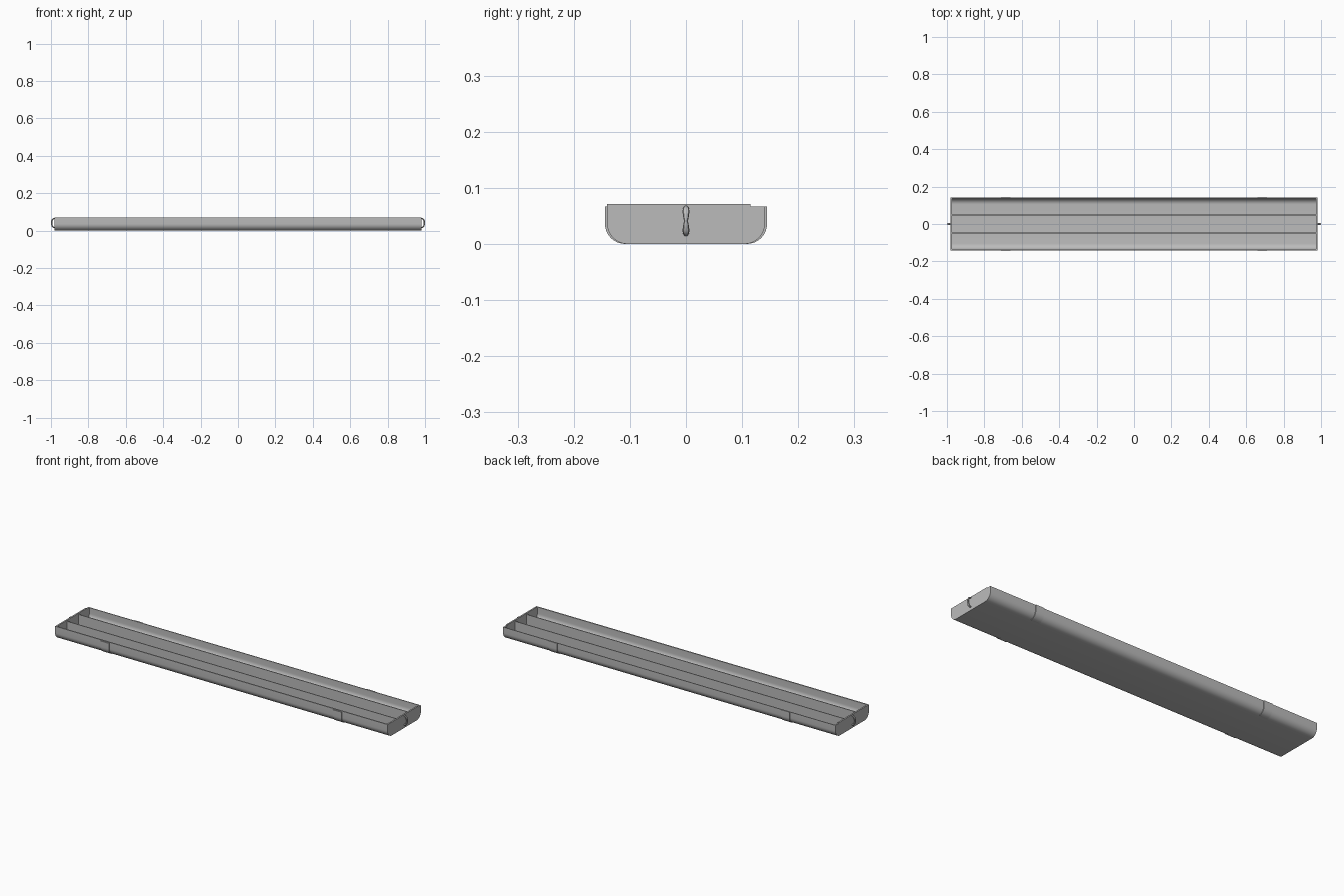
import bpy, bmesh, math

if "Cube" in bpy.data.objects:
    bpy.data.objects.remove(bpy.data.objects["Cube"])

HALF_X = 0.98     # half length of the tray
HALF_Y = 0.1405   # half width of the tray
RIM_Z = 0.0665    # height of the side walls
WALL = 0.004
RADIUS = 0.036

grey = bpy.data.materials.new("plain grey")
grey.diffuse_color = (0.5, 0.5, 0.5, 1)
grey.use_nodes = True
grey.node_tree.nodes["Principled BSDF"].inputs["Base Color"].default_value = grey.diffuse_color


def finish(name, bm):
    bmesh.ops.recalc_face_normals(bm, faces=bm.faces)
    mesh = bpy.data.meshes.new(name)
    bm.to_mesh(mesh)
    bm.free()
    obj = bpy.data.objects.new(name, mesh)
    bpy.context.collection.objects.link(obj)
    mesh.materials.append(grey)
    bpy.context.view_layer.objects.active = obj
    obj.select_set(True)
    bpy.ops.object.shade_smooth_by_angle(angle=math.radians(35))
    obj.select_set(False)
    return obj


def corner(half_y, bottom, radius, sign, steps=8):
    """Quarter round from the wall down to the floor, on one side."""
    pts = []
    for i in range(steps + 1):
        a = math.pi / 2 * i / steps
        pts.append((sign * (half_y - radius + radius * math.cos(a)),
                    bottom + radius - radius * math.sin(a)))
    return pts


def u_profile(half_y, bottom, radius):
    return ([(-half_y, RIM_Z)] + corner(half_y, bottom, radius, -1)
            + corner(half_y, bottom, radius, 1)[::-1] + [(half_y, RIM_Z)])


def extrude_x(name, profile, x0, x1):
    bm = bmesh.new()
    face = bm.faces.new([bm.verts.new((x0, y, z)) for y, z in profile])
    out = bmesh.ops.extrude_face_region(bm, geom=[face])
    verts = [g for g in out["geom"] if isinstance(g, bmesh.types.BMVert)]
    bmesh.ops.translate(bm, verts=verts, vec=(x1 - x0, 0, 0))
    return finish(name, bm)


def box(name, x0, x1, y0, y1, z0, z1):
    return extrude_x(name, [(y0, z0), (y1, z0), (y1, z1), (y0, z1)], x0, x1)


# Hollow trough with rounded lower edges
outer = u_profile(HALF_Y, 0, RADIUS)
inner = u_profile(HALF_Y - WALL, WALL, RADIUS - WALL)
extrude_x("tray_shell", outer + inner[::-1], -HALF_X, HALF_X)

# Lengthwise dividers
for y in (-0.048, 0.048):
    box("divider", -HALF_X + 0.008, HALF_X - 0.008, y - 0.002, y + 0.002, 0.003, RIM_Z - 0.002)

# Raised front lip
box("front_lip", -HALF_X, HALF_X, -HALF_Y, -HALF_Y + 0.006, RIM_Z, 0.071)

for s in (-1, 1):
    # End walls and their raised lips
    extrude_x("end_wall", outer, *sorted((s * HALF_X, s * (HALF_X - 0.008))))
    box("end_lip", *sorted((s * HALF_X, s * (HALF_X - 0.008))), -HALF_Y, 0.115, RIM_Z, 0.071)

    # Side straps wrapping around the lower edges
    for side in (-1, 1):
        strap = ([(side * 0.1445, RIM_Z)] + corner(0.1445, 0, RADIUS, side)
                 + [(side * 0.10, 0.002)]
                 + corner(HALF_Y - 0.002, 0.002, RADIUS - 0.002, side)[::-1][1:]
                 + [(side * (HALF_Y - 0.002), RIM_Z)])
        extrude_x("side_strap", strap, s * 0.685 - 0.025, s * 0.685 + 0.025)

    # Bowed end handle, pinched at its middle
    bm = bmesh.new()
    rings = []
    count, sides = 20, 8
    for i in range(count + 1):
        t = i / count
        a = math.pi * (t - 0.5)
        cx = s * (0.974 + 0.0225 * abs(math.cos(a)) ** 0.5)
        cz = 0.041 + 0.024 * math.sin(a)
        wide = 0.0035 + 0.0025 * abs(math.sin(2 * math.pi * t))
        ring = []
        for k in range(sides):
            b = 2 * math.pi * k / sides
            r = 0.0035 * math.cos(b)
            ring.append(bm.verts.new((cx + s * r * math.cos(a), wide * math.sin(b),
                                      cz + r * math.sin(a))))
        rings.append(ring)
    for r0, r1 in zip(rings, rings[1:]):
        for k in range(sides):
            n = (k + 1) % sides
            bm.faces.new((r0[k], r0[n], r1[n], r1[k]))
    bm.faces.new(rings[0])
    bm.faces.new(rings[-1])
    finish("end_handle", bm)
